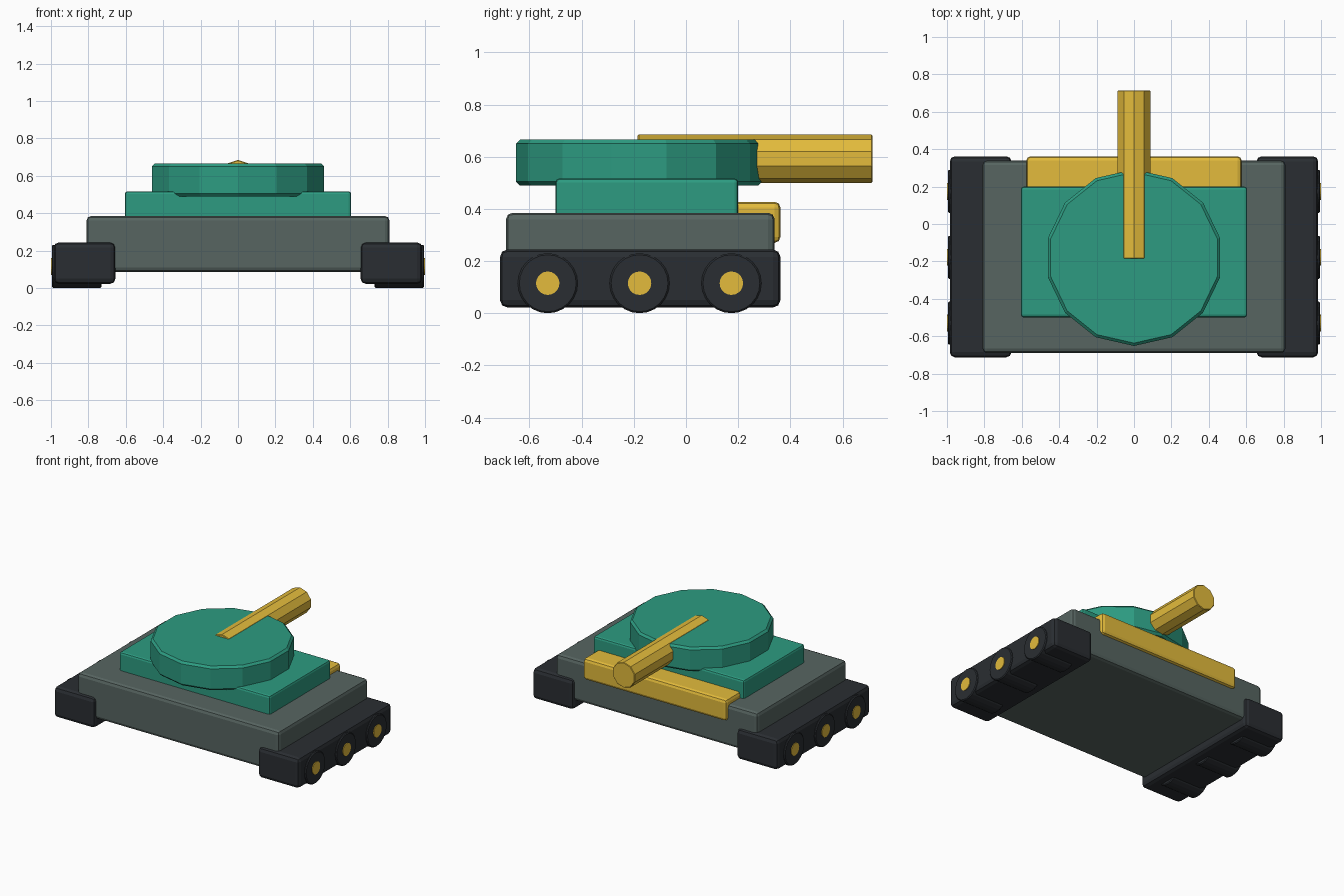
import bpy, bmesh
from math import pi
from mathutils import Matrix

if "Cube" in bpy.data.objects:
    bpy.data.objects.remove(bpy.data.objects["Cube"])


def material(name, rgb):
    m = bpy.data.materials.new(name)
    m.diffuse_color = (*rgb, 1)
    m.use_nodes = True
    m.node_tree.nodes["Principled BSDF"].inputs["Base Color"].default_value = m.diffuse_color
    return m


TEAL = material("teal", (0.026, 0.33, 0.22))
YELLOW = material("yellow", (0.77, 0.50, 0.045))
BLACK = material("black", (0.023, 0.027, 0.032))
GREY = material("grey_green", (0.095, 0.13, 0.12))


def finish(bm, name, mat, bevel, segments):
    me = bpy.data.meshes.new(name)
    bm.to_mesh(me)
    bm.free()
    me.materials.append(mat)
    ob = bpy.data.objects.new(name, me)
    bpy.context.collection.objects.link(ob)
    if bevel:
        mod = ob.modifiers.new("bevel", "BEVEL")
        mod.width = bevel
        mod.segments = segments
        mod.limit_method = "ANGLE"
        mod.angle_limit = pi / 4
    return ob


def box(name, lo, hi, mat, bevel, segments=2):
    bm = bmesh.new()
    bmesh.ops.create_cube(bm, size=1)
    for v in bm.verts:
        v.co = [(a + b) / 2 + c * (b - a) for a, b, c in zip(lo, hi, v.co)]
    return finish(bm, name, mat, bevel, segments)


def cylinder(name, centre, radius, length, sides, rot, mat, bevel=0, segments=1):
    bm = bmesh.new()
    bmesh.ops.create_cone(bm, cap_ends=True, segments=sides, radius1=radius,
                          radius2=radius, depth=length,
                          matrix=Matrix.Translation(centre) @ rot)
    return finish(bm, name, mat, bevel, segments)


ALONG_X = Matrix.Rotation(pi / 2, 4, "Y")
ALONG_Y = Matrix.Rotation(pi / 2, 4, "X")

# Hull and deck
box("hull", (-0.81, -0.69, 0.085), (0.81, 0.34, 0.385), GREY, 0.025)
box("upper_deck", (-0.605, -0.5, 0.34), (0.605, 0.2, 0.517), TEAL, 0.015)
box("rear_stowage_box", (-0.575, 0.16, 0.27), (0.575, 0.362, 0.427), YELLOW, 0.022)

# Turret with 14 sides and barrel with 10
cylinder("turret", (0, -0.18, 0.577), 0.472, 0.176, 14,
         Matrix.Identity(4), TEAL, 0.015)
cylinder("gun_barrel", (0, 0.265, 0.592), 0.0925, 0.9, 10, ALONG_Y, YELLOW, 0.004)

# Tracks, wheels and hubs on both sides
for s, side in ((-1, "left"), (1, "right")):
    x0, x1 = sorted((s * 0.655, s * 0.985))
    box(f"{side}_track", (x0, -0.713, 0.022), (x1, 0.362, 0.244), BLACK, 0.028)
    for i, y in enumerate((-0.53, -0.178, 0.174), 1):
        cylinder(f"{side}_wheel_{i}", (s * 0.862, y, 0.115), 0.115, 0.266, 24,
                 ALONG_X, BLACK, 0.006)
        cylinder(f"{side}_hub_{i}", (s * 0.97, y, 0.115), 0.045, 0.06, 20,
                 ALONG_X, YELLOW)
